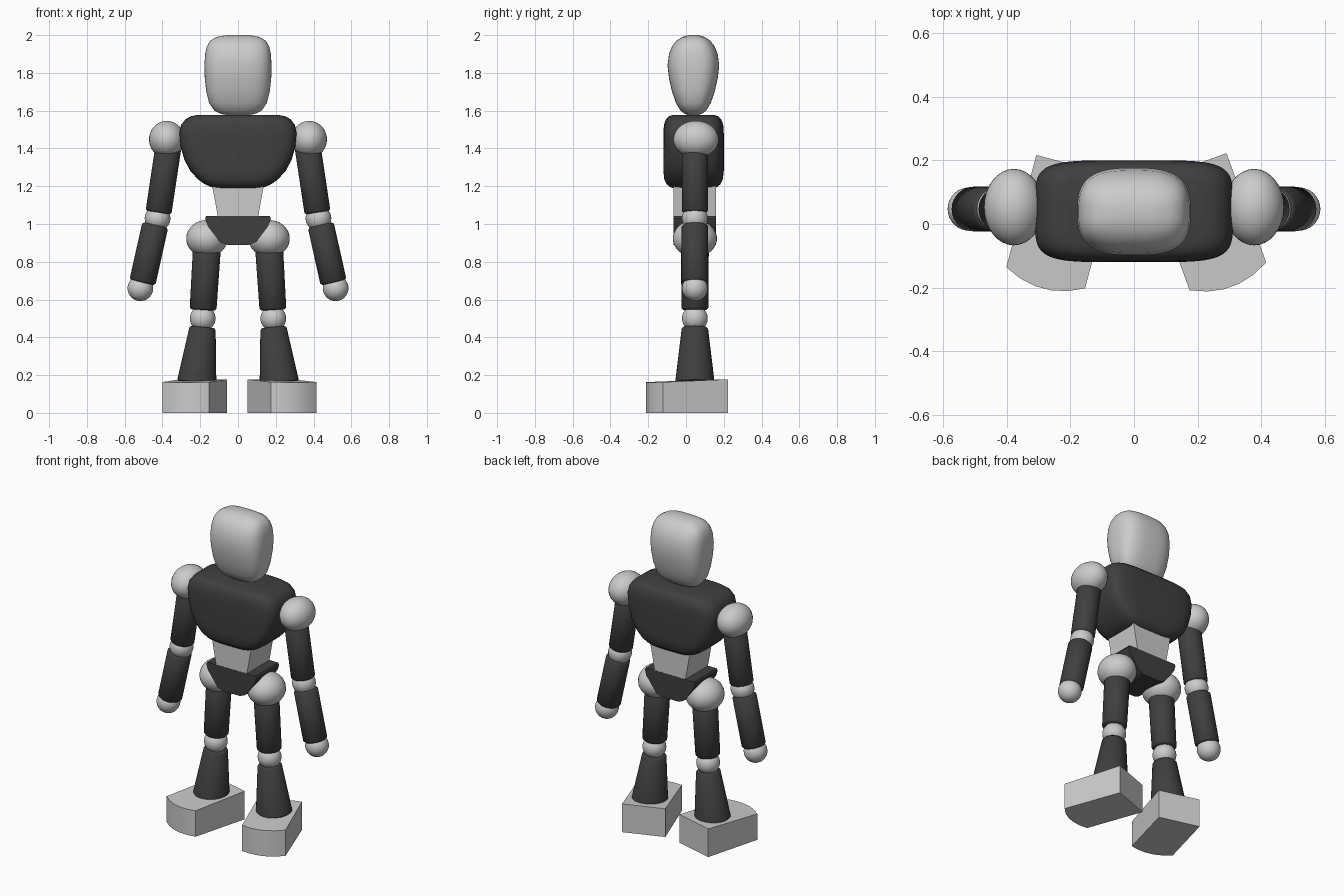
import bpy
import bmesh
from math import sin, cos, pi, radians, copysign
from mathutils import Vector, Matrix

cube = bpy.data.objects.get("Cube")
if cube:
    bpy.data.objects.remove(cube, do_unlink=True)

DEPTH = 0.047  # shared y centre of the body


def make_material(name, value):
    mat = bpy.data.materials.new(name)
    colour = (value, value, value, 1)
    mat.diffuse_color = colour
    mat.use_nodes = True
    mat.node_tree.nodes["Principled BSDF"].inputs["Base Color"].default_value = colour
    return mat


LIGHT = make_material("light grey", 0.6)
DARK = make_material("charcoal", 0.05)


def finish(name, bm, mat, angle=35):
    bmesh.ops.recalc_face_normals(bm, faces=bm.faces)
    mesh = bpy.data.meshes.new(name)
    bm.to_mesh(mesh)
    bm.free()
    mesh.materials.append(mat)
    mesh.shade_smooth()
    mesh.set_sharp_from_angle(angle=radians(angle))
    obj = bpy.data.objects.new(name, mesh)
    bpy.context.collection.objects.link(obj)
    return obj


def bridge(bm, rings):
    """Join equal rings of points into a closed, capped skin."""
    rings = [[bm.verts.new(p) for p in ring] for ring in rings]
    count = len(rings[0])
    for low, high in zip(rings, rings[1:]):
        for i in range(count):
            j = (i + 1) % count
            bm.faces.new((low[i], low[j], high[j], high[i]))
    bm.faces.new(rings[0])
    bm.faces.new(rings[-1])


def rounded_ring(z, half_x, half_y, power, sides=64):
    ring = []
    for i in range(sides):
        a = 2 * pi * (i + 0.5) / sides
        c, s = cos(a), sin(a)
        ring.append((half_x * copysign(abs(c) ** (2 / power), c),
                     DEPTH + half_y * copysign(abs(s) ** (2 / power), s), z))
    return ring


def loft(name, sections, power, mat, shift=0):
    bm = bmesh.new()
    bridge(bm, [rounded_ring(z, x, y, power) for z, x, y in sections])
    bmesh.ops.translate(bm, verts=bm.verts, vec=(0, shift, 0))
    return finish(name, bm, mat, 60)


def ball(name, centre, size, mat=LIGHT):
    bm = bmesh.new()
    bmesh.ops.create_uvsphere(bm, u_segments=32, v_segments=20, radius=1)
    bmesh.ops.scale(bm, verts=bm.verts, vec=size)
    bmesh.ops.translate(bm, verts=bm.verts, vec=centre)
    return finish(name, bm, mat)


def limb(name, top, bottom, r_top, r_bottom, mat=DARK):
    """Straight or tapered tube with softened rims."""
    top, bottom = Vector(top), Vector(bottom)
    axis = top - bottom
    length = axis.length
    soft = 0.01
    profile = [(0, r_bottom - soft), (soft, r_bottom),
               (length - soft, r_top), (length, r_top - soft)]
    bm = bmesh.new()
    bridge(bm, [[(r * cos(2 * pi * i / 32), r * sin(2 * pi * i / 32), h)
                 for i in range(32)] for h, r in profile])
    turn = axis.to_track_quat("Z", "Y").to_matrix().to_4x4()
    bm.transform(Matrix.Translation(bottom) @ turn)
    return finish(name, bm, mat, 50)


def foot(name, centre, angle):
    """Block foot with a bowed toe, turned outward."""
    w, heel, toe = 0.128, 0.19, -0.175
    outline = [(w, heel), (-w, heel), (-w, toe)]
    outline += [(w * t, toe - 0.035 * (1 - t * t)) for t in (-0.6, -0.2, 0.2, 0.6)]
    outline.append((w, toe))
    bm = bmesh.new()
    bridge(bm, [[(x, y, 0) for x, y in outline],
                [(x, y, 0.17 + 0.04 * y) for x, y in outline]])
    edges = [e for e in bm.edges if len(e.link_faces) == 2
             and e.calc_face_angle() > radians(25)]
    bmesh.ops.bevel(bm, geom=edges, offset=0.02, segments=3, profile=0.5,
                    affect="EDGES")
    bm.transform(Matrix.Translation(centre) @ Matrix.Rotation(radians(angle), 4, "Z"))
    return finish(name, bm, LIGHT, 40)


# Head: wide from the front, egg shaped from the side
loft("head", [(1.575, 0.05, 0.02), (1.583, 0.09, 0.045), (1.60, 0.125, 0.068),
              (1.64, 0.153, 0.092), (1.70, 0.168, 0.113), (1.77, 0.176, 0.129),
              (1.84, 0.178, 0.137), (1.90, 0.174, 0.129), (1.94, 0.165, 0.113),
              (1.97, 0.148, 0.09), (1.99, 0.115, 0.06), (2.0, 0.06, 0.025)],
     2.9, LIGHT, -0.008)

# Chest: broad rounded block, tapering down to the waist
loft("chest", [(1.188, 0.10, 0.10), (1.195, 0.14, 0.123), (1.21, 0.175, 0.142),
               (1.235, 0.21, 0.155), (1.28, 0.252, 0.16), (1.34, 0.284, 0.16),
               (1.41, 0.304, 0.16), (1.48, 0.311, 0.16), (1.525, 0.301, 0.157),
               (1.555, 0.278, 0.146), (1.57, 0.25, 0.13), (1.577, 0.215, 0.11)],
     5, DARK, -0.007)


def slab(name, profile, half_y, mat):
    """Mirrored front profile of (half width, height), extruded in depth."""
    points = profile + [(-x, z) for x, z in reversed(profile)]
    bm = bmesh.new()
    bridge(bm, [[(x, y, z) for x, z in points]
                for y in (DEPTH - half_y, DEPTH + half_y)])
    return finish(name, bm, mat)


# Waist and pelvis
slab("waist", [(0.105, 1.03), (0.145, 1.25)], 0.112, LIGHT)
slab("pelvis", [(0.06, 0.89), (0.095, 0.905), (0.135, 0.955), (0.165, 1.0),
                (0.174, 1.03), (0.168, 1.043)], 0.113, DARK)

# Arms and legs
for side, s in (("left", 1), ("right", -1)):
    def at(x, z):
        return (s * x, DEPTH, z)

    joint = (0.068, 0.068, 0.068)
    ball(side + "_shoulder", (s * 0.377, 0.053, 1.448), (0.094, 0.12, 0.098))
    limb(side + "_upper_arm", at(0.367, 1.42), at(0.421, 1.06), 0.069, 0.069)
    ball(side + "_elbow", at(0.426, 1.03), joint)
    limb(side + "_forearm", at(0.438, 0.995), at(0.506, 0.69), 0.07, 0.07)
    ball(side + "_hand", at(0.517, 0.66), joint)
    ball(side + "_hip", at(0.165, 0.923), (0.109, 0.117, 0.098))
    limb(side + "_thigh", at(0.163, 0.9), at(0.185, 0.545), 0.074, 0.071)
    ball(side + "_knee", at(0.187, 0.5), joint)
    limb(side + "_shin", at(0.187, 0.455), at(0.219, 0.155), 0.07, 0.104)

foot("left_foot", (0.235, 0, 0), 20)
foot("right_foot", (-0.232, 0, 0), -15)
